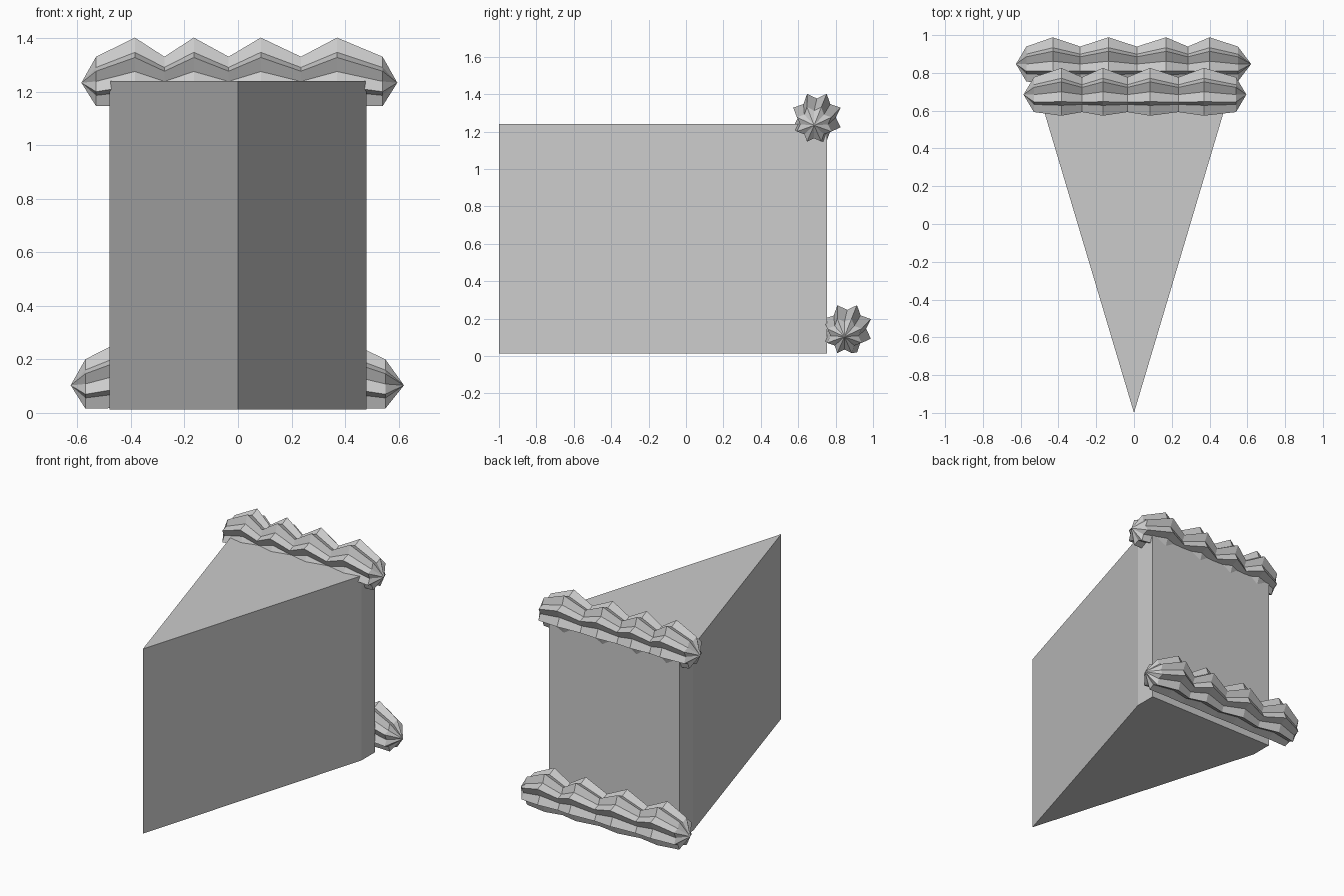
import bpy, bmesh, math

if "Cube" in bpy.data.objects:
    bpy.data.objects.remove(bpy.data.objects["Cube"], do_unlink=True)

grey = bpy.data.materials.new("light_grey")
grey.use_nodes = True
colour = (0.6, 0.6, 0.6, 1)
grey.diffuse_color = colour
grey.node_tree.nodes["Principled BSDF"].inputs["Base Color"].default_value = colour


def finish(bm, name):
    bmesh.ops.recalc_face_normals(bm, faces=bm.faces)
    mesh = bpy.data.meshes.new(name)
    bm.to_mesh(mesh)
    bm.free()
    mesh.materials.append(grey)
    obj = bpy.data.objects.new(name, mesh)
    bpy.context.collection.objects.link(obj)


# Wedge of cake: outline extruded upwards
def cake_slice(bottom, top):
    outline = [(0, -1), (0.48, 0.61), (0.48, 0.755), (-0.48, 0.755), (-0.48, 0.61)]
    bm = bmesh.new()
    base = bm.faces.new([bm.verts.new((x, y, bottom)) for x, y in outline])
    grown = bmesh.ops.extrude_face_region(bm, geom=[base], use_keep_orig=True)
    for v in grown["geom"]:
        if isinstance(v, bmesh.types.BMVert):
            v.co.z = top
    finish(bm, "cake_slice")


# Piped cream strand: star-shaped rings swelling and pinching, pointed ends
def cream_strand(name, stations, y, floor, points=8):
    sizes = [0.1] + [0.137 if i % 2 == 0 else 0.1 for i in range(len(stations) - 4)] + [0.1]
    bm = bmesh.new()
    rings = []
    for x, r in zip(stations[1:-1], sizes):
        cy, cz = y + (r - 0.1) * 0.4, floor + r
        ring = []
        for i in range(points * 2):
            a = math.pi * (i + 0.5 * 2) / points
            reach = r if i % 2 else r * 0.74
            a += math.pi / points
            ring.append(bm.verts.new((x, cy + reach * math.sin(a), cz + reach * math.cos(a))))
        rings.append(ring)
    n = points * 2
    for a, b in zip(rings, rings[1:]):
        for i in range(n):
            j = (i + 1) % n
            bm.faces.new((a[i], a[j], b[j], b[i]))
    for x, ring in ((stations[0], rings[0]), (stations[-1], rings[-1])):
        tip = bm.verts.new((x, y, floor + 0.095))
        for i in range(n):
            bm.faces.new((ring[i], ring[(i + 1) % n], tip))
    finish(bm, name)


cake_slice(0.013, 1.24)
cream_strand("top_cream", [-0.585, -0.53, -0.385, -0.275, -0.165, -0.035,
                           0.085, 0.235, 0.37, 0.54, 0.595], 0.685, 1.138)
cream_strand("bottom_cream", [-0.625, -0.57, -0.43, -0.285, -0.135, 0.015,
                              0.17, 0.285, 0.4, 0.55, 0.62], 0.847, 0.008)
